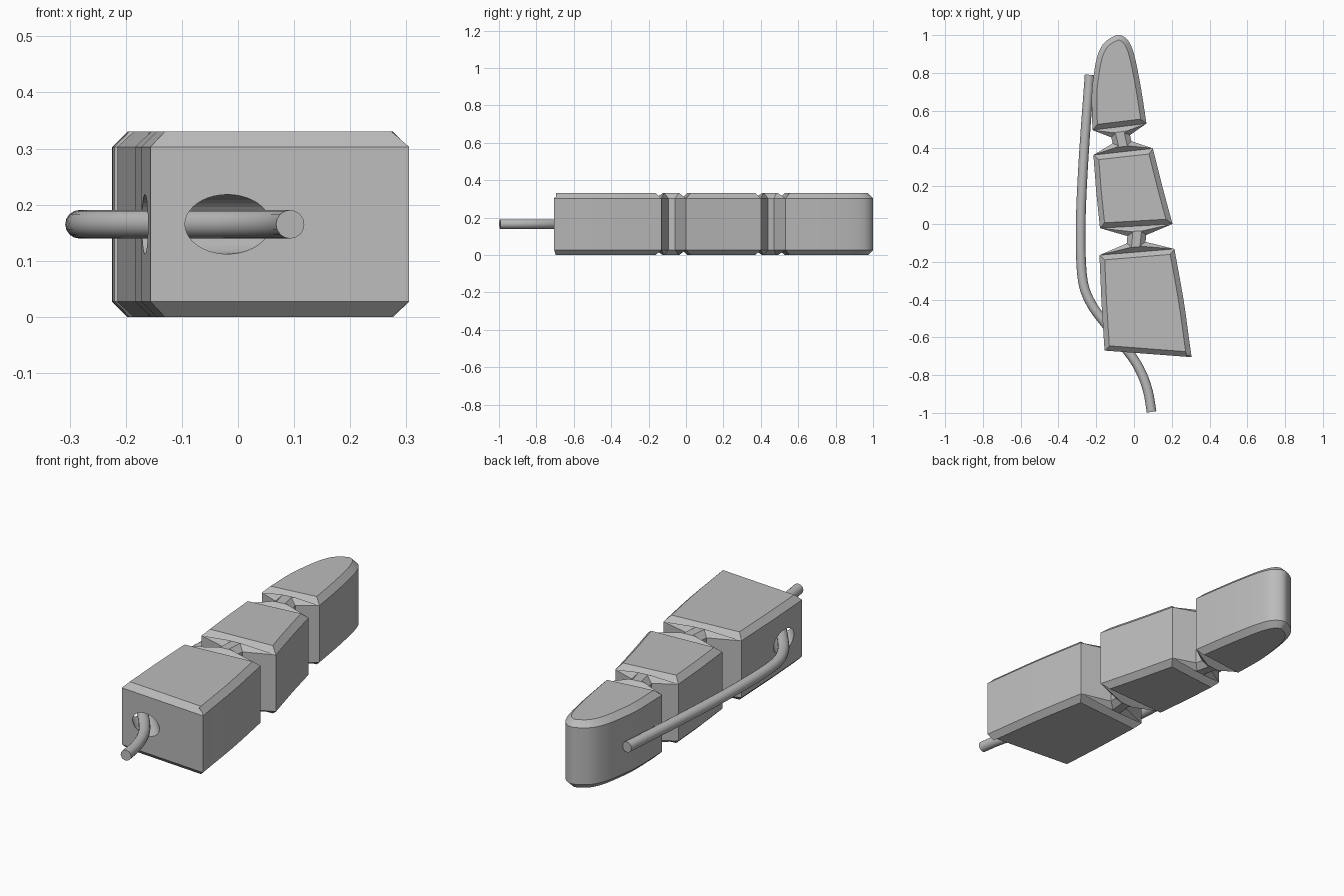
import bpy
import bmesh
import math
from mathutils import Vector

if "Cube" in bpy.data.objects:
    bpy.data.objects.remove(bpy.data.objects["Cube"])

HEIGHT, CHAMFER, MID = 0.33, 0.027, 0.165

grey = bpy.data.materials.new("plain grey")
grey.use_nodes = True
grey.diffuse_color = (0.5, 0.5, 0.5, 1)
grey.node_tree.nodes["Principled BSDF"].inputs["Base Color"].default_value = (0.5, 0.5, 0.5, 1)


def smooth_path(points, steps=6):
    """Rounded curve through the given points, ends included."""
    p = [Vector(q) for q in points]
    p = [2 * p[0] - p[1]] + p + [2 * p[-1] - p[-2]]
    out = []
    for a, b, c, d in zip(p, p[1:], p[2:], p[3:]):
        for i in range(steps):
            t = i / steps
            out.append(0.5 * (2 * b + (c - a) * t + (2 * a - 5 * b + 4 * c - d) * t ** 2
                              + (3 * b - a - 3 * c + d) * t ** 3))
    return out + [p[-2]]


def inset(loop, dist):
    """Mitred inward offset of a counter-clockwise loop."""
    out = []
    for i, p in enumerate(loop):
        e1 = (p - loop[i - 1]).normalized()
        e2 = (loop[(i + 1) % len(loop)] - p).normalized()
        n1, n2 = Vector((-e1.y, e1.x)), Vector((-e2.y, e2.x))
        out.append(p + (n1 + n2) * dist / (1 + n1.dot(n2)))
    return out


def finish(obj, angle):
    bpy.ops.object.select_all(action='DESELECT')
    obj.select_set(True)
    bpy.context.view_layer.objects.active = obj
    bpy.ops.object.shade_smooth_by_angle(angle=math.radians(angle))


def chamfered_solid(name, outline):
    """Extrude an outline to full height with chamfered top and bottom rims."""
    outline = [Vector(p) for p in outline]
    inner = inset(outline, CHAMFER)
    levels = [(inner, 0), (outline, CHAMFER), (outline, HEIGHT - CHAMFER), (inner, HEIGHT)]
    bm = bmesh.new()
    rings = [[bm.verts.new((p.x, p.y, z)) for p in loop] for loop, z in levels]
    n = len(outline)
    for low, high in zip(rings, rings[1:]):
        for i in range(n):
            j = (i + 1) % n
            bm.faces.new((low[i], low[j], high[j], high[i]))
    bm.faces.new(rings[0][::-1])
    bm.faces.new(rings[-1])
    mesh = bpy.data.meshes.new(name)
    bm.to_mesh(mesh)
    bm.free()
    obj = bpy.data.objects.new(name, mesh)
    bpy.context.collection.objects.link(obj)
    mesh.materials.append(grey)
    finish(obj, 20)
    return obj


def hinge(name, front, back, half=0.05, depth=0.05):
    """Hourglass web between two block ends, each given as (left x, right x)."""
    fl, fr, bl, br = [Vector(p) for p in (*front, *back)]

    def neck(l, r, side, up):
        along = (r - l).normalized()
        return (l + r) / 2 + along * half * side + Vector((-along.y, along.x)) * depth * up

    chamfered_solid(name, [fl, fr, neck(fl, fr, 1, 1), neck(bl, br, 1, -1),
                           br, bl, neck(bl, br, -1, -1), neck(fl, fr, -1, 1)])


# Corner points of the block ends shared with the hinges
base_back = ((-0.183, -0.165), (0.214, -0.132))
mid_front = ((-0.18, -0.022), (0.204, 0.0))
mid_back = ((-0.215, 0.365), (0.1, 0.4))
tip_front = ((-0.22, 0.497), (0.066, 0.532))

# Three finger blocks
base = chamfered_solid("base_block", [(-0.156, -0.67)]
                       + smooth_path([(0.305, -0.705), (0.293, -0.62), (0.262, -0.4), base_back[1]])
                       + smooth_path([base_back[0], (-0.172, -0.42)]))
chamfered_solid("middle_block", [mid_front[0]]
                + smooth_path([mid_front[1], (0.15, 0.2), mid_back[1]])
                + smooth_path([mid_back[0], (-0.2, 0.17)]))
chamfered_solid("tip_block", smooth_path(
    [tip_front[1], (0.045, 0.67), (0.026, 0.78), (0.0, 0.9), (-0.03, 0.97), (-0.075, 1.0),
     (-0.12, 0.987), (-0.165, 0.95), (-0.195, 0.885), (-0.213, 0.79), (-0.224, 0.68), tip_front[0]]))

# Flexible joints
hinge("base_hinge", base_back, mid_front)
hinge("tip_hinge", mid_back, tip_front)

# Slanted cord tunnel through the base block
start, end = Vector((0.07, -0.78, MID)), Vector((-0.25, -0.42, MID))
bpy.ops.mesh.primitive_cylinder_add(vertices=40, radius=0.053, depth=(end - start).length,
                                    location=(start + end) / 2)
cutter = bpy.context.object
cutter.name = "tunnel_cutter"
cutter.hide_render = True
cutter.rotation_euler = (end - start).to_track_quat('Z', 'Y').to_euler()
cutter.data.materials.append(grey)
cut = base.modifiers.new("tunnel", 'BOOLEAN')
cut.operation, cut.solver, cut.object = 'DIFFERENCE', 'EXACT', cutter
bpy.context.view_layer.objects.active = base
# cut before the shading modifier or mesh shading is evaluated
bpy.ops.object.modifier_move_to_index(modifier="tunnel", index=0)
bpy.ops.object.modifier_apply(modifier="tunnel")
bpy.data.objects.remove(cutter)
finish(base, 20)

# Pull cord
cord_points = smooth_path([(0.093, -0.995), (0.075, -0.89), (0.04, -0.79), (-0.02, -0.69),
                           (-0.165, -0.51), (-0.225, -0.425), (-0.265, -0.33), (-0.28, -0.2),
                           (-0.282, 0), (-0.275, 0.2), (-0.26, 0.45), (-0.235, 0.79)], 4)
curve = bpy.data.curves.new("pull_cord", 'CURVE')
curve.dimensions = '3D'
curve.bevel_depth = 0.0255
curve.bevel_resolution = 6
curve.use_fill_caps = True
spline = curve.splines.new('POLY')
spline.points.add(len(cord_points) - 1)
for point, p in zip(spline.points, cord_points):
    point.co = (p.x, p.y, MID, 1)
curve.materials.append(grey)
cord = bpy.data.objects.new("pull_cord", curve)
bpy.context.collection.objects.link(cord)
bpy.ops.object.select_all(action='DESELECT')
cord.select_set(True)
bpy.context.view_layer.objects.active = cord
bpy.ops.object.convert(target='MESH')
finish(bpy.context.object, 40)
